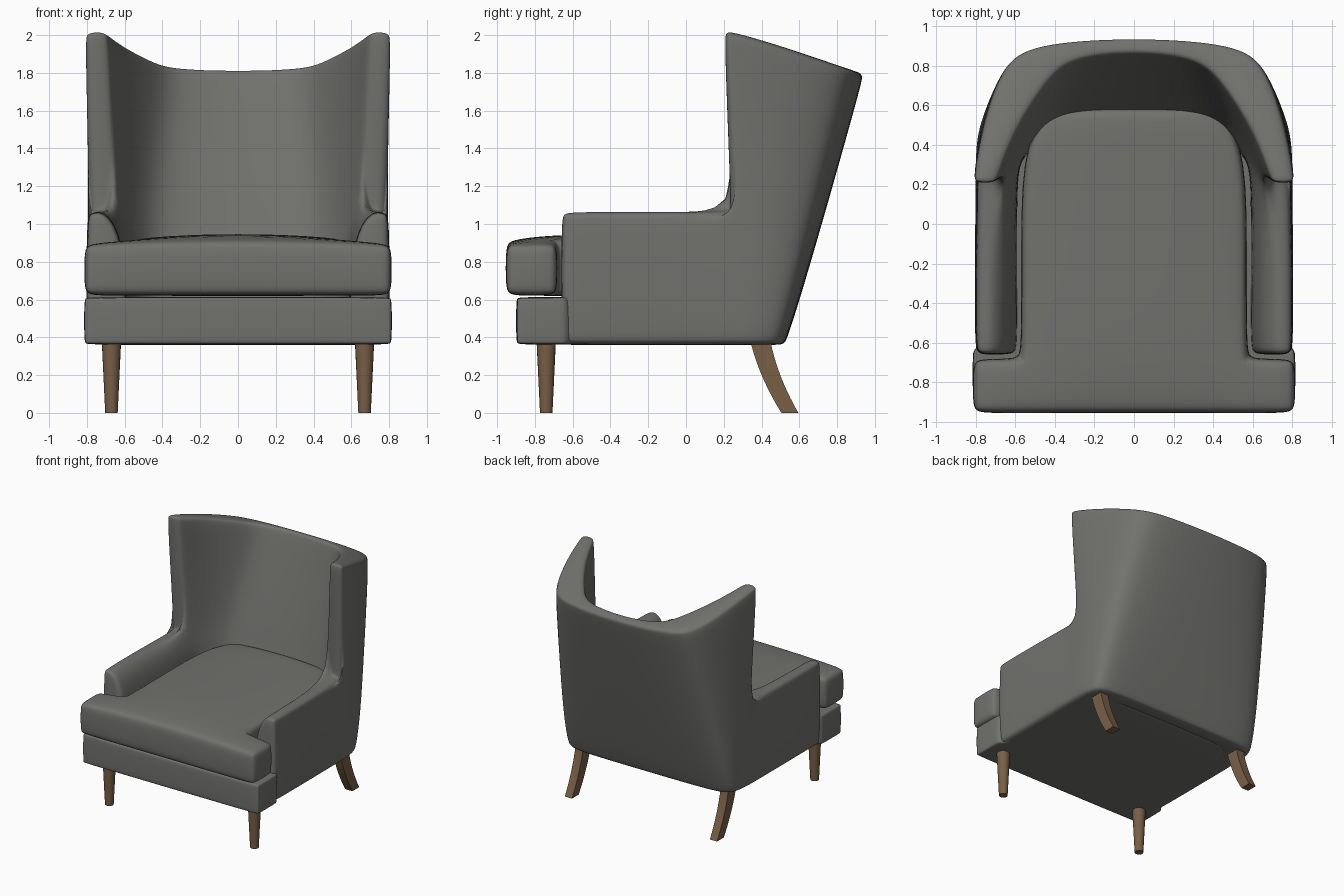
import bpy, bmesh, math

if "Cube" in bpy.data.objects:
    bpy.data.objects.remove(bpy.data.objects["Cube"])

def material(name, rgb):
    m = bpy.data.materials.new(name)
    m.diffuse_color = (*rgb, 1)
    m.use_nodes = True
    m.node_tree.nodes["Principled BSDF"].inputs["Base Color"].default_value = m.diffuse_color
    return m

FABRIC = material("grey fabric", (0.165, 0.165, 0.155))
WOOD = material("brown wood", (0.19, 0.115, 0.062))

def finish(bm, name, mat, mirror=False, bevel=0, limit=60, subsurf=0):
    bmesh.ops.recalc_face_normals(bm, faces=bm.faces)
    me = bpy.data.meshes.new(name)
    bm.to_mesh(me)
    bm.free()
    me.materials.append(mat)
    ob = bpy.data.objects.new(name, me)
    bpy.context.collection.objects.link(ob)
    if mirror:
        mod = ob.modifiers.new("mirror", 'MIRROR')
        mod.use_clip = True
    if bevel:
        mod = ob.modifiers.new("bevel", 'BEVEL')
        mod.width, mod.segments = bevel, 2
        mod.limit_method, mod.angle_limit = 'ANGLE', math.radians(limit)
    if subsurf:
        mod = ob.modifiers.new("subsurf", 'SUBSURF')
        mod.levels = mod.render_levels = subsurf
    for p in me.polygons:
        p.use_smooth = subsurf > 0
    return ob

# arms and winged back: one half wall, lofted around the seat, then mirrored
# each column gives (x, y) of: bottom, rail, arm height, top, inner top, inner arm height, inner seat height
back = [
    ((.80, .24), (.80, .24), (.785, .24), (.825, .20), (.69, .20), (.65, .24), (.59, .24)),
    ((.795, .36), (.80, .38), (.80, .42), (.77, .50), (.60, .46), (.585, .36), (.565, .33)),
    ((.77, .48), (.775, .54), (.745, .63), (.67, .81), (.44, .71), (.50, .52), (.47, .49)),
    ((.66, .525), (.66, .605), (.62, .725), (.53, .92), (.32, .84), (.36, .605), (.35, .58)),
    ((0, .525), (0, .61), (0, .745), (0, .955), (0, .87), (0, .635), (0, .60)),
]
bm = bmesh.new()
cols = []
for y in (-.66, -.2):
    pts = [(.80, .36), (.805, .62), (.80, 1.065), (.70, 1.065), (.60, .93), (.58, .36)]
    v = [bm.verts.new((x, y, z)) for x, z in pts]
    cols.append(v[:3] + [None, None] + v[3:])
for c in back:
    zs = [.36, .62, 1.065, 0, 0, 1.065, .93]
    for k in (3, 4):
        zs[k] = 2.005 - .34 * (c[k][1] - .32) - (.015 if c[k][1] < .25 else 0)
    v = [bm.verts.new((*p, z)) for p, z in zip(c, zs)]
    v.append(bm.verts.new((c[6][0], min(c[6][1], .40), .36)))
    cols.append(v)
for a, b in zip(cols, cols[1:]):
    ring = [k for k in range(8) if a[k] and b[k]]
    for k, n in zip(ring, ring[1:] + ring[:1]):
        bm.faces.new((a[k], b[k], b[n], a[n]))
bm.faces.new([v for v in cols[0] if v])         # arm front
bm.faces.new([cols[2][k] for k in (2, 3, 4, 5)])  # wing front
finish(bm, "arms_and_back", FABRIC, True, .045, 60, 3)

# base rail under the seat
bm = bmesh.new()
outline = [(.815, -.90), (.815, -.64), (.77, -.60), (.73, .42)]
outline += [(-x, y) for x, y in reversed(outline)]
face = bm.faces.new([bm.verts.new((x, y, .36)) for x, y in outline])
ext = bmesh.ops.extrude_face_region(bm, geom=[face], use_keep_orig=True)
for v in ext["geom"]:
    if isinstance(v, bmesh.types.BMVert):
        v.co.z = .615
finish(bm, "base", FABRIC, False, .025, 40, 2)

# T-shaped seat cushion with a crowned top
xs = (-.815, -.57, -.2, .2, .57, .815)
ys = (-.955, -.68, -.2, .36, .585)
bm = bmesh.new()
grid = {}
def cushion_vert(i, j, top):
    if (i, j, top) not in grid:
        x, y = xs[i], ys[j]
        z = .62
        if top:
            z = .895 + (.055 * (1 - (x / .815) ** 2) if j else .02 * (1 - (x / .815) ** 2))
        if j == 4:
            x *= .76
        grid[i, j, top] = bm.verts.new((x, y, z))
    return grid[i, j, top]
cells = [(i, j) for i in range(5) for j in range(4) if j == 0 or 0 < i < 4]
for i, j in cells:
    corner = [(i, j), (i + 1, j), (i + 1, j + 1), (i, j + 1)]
    for top in (0, 1):
        bm.faces.new([cushion_vert(*c, top) for c in corner])
    for k, (di, dj) in enumerate([(0, -1), (1, 0), (0, 1), (-1, 0)]):
        if (i + di, j + dj) not in cells:
            p, q = corner[k], corner[(k + 1) % 4]
            bm.faces.new([cushion_vert(*p, 0), cushion_vert(*q, 0), cushion_vert(*q, 1), cushion_vert(*p, 1)])
finish(bm, "seat_cushion", FABRIC, False, .05, 55, 2)

# legs: lofted rings, mirrored to both sides
def leg(name, rings):
    bm = bmesh.new()
    loops = [[bm.verts.new(p) for p in r] for r in rings]
    n = len(loops[0])
    for a, b in zip(loops, loops[1:]):
        for k in range(n):
            bm.faces.new((a[k], a[(k + 1) % n], b[(k + 1) % n], b[k]))
    bm.faces.new(loops[0])
    bm.faces.new(loops[-1])
    return finish(bm, name, WOOD, True)

def circle(r, z, n=20):
    return [(.67 + r * math.cos(math.tau * k / n), -.74 + r * math.sin(math.tau * k / n), z) for k in range(n)]

front = leg("front_legs", [circle(.033, 0), circle(.051, .375)])
for p in front.data.polygons:
    p.use_smooth = len(p.vertices) == 4

rings = []
for s in range(11):
    t = s / 10                       # 0 at the top, 1 at the floor
    y = .395 + .085 * t + .07 * t * t
    w = .053 - .008 * t
    h = .036 - .003 * t
    rings.append([(.67 - h, y - w, .375 * (1 - t)), (.67 + h, y - w, .375 * (1 - t)),
                  (.67 + h, y + w, .375 * (1 - t)), (.67 - h, y + w, .375 * (1 - t))])
leg("rear_legs", rings)
